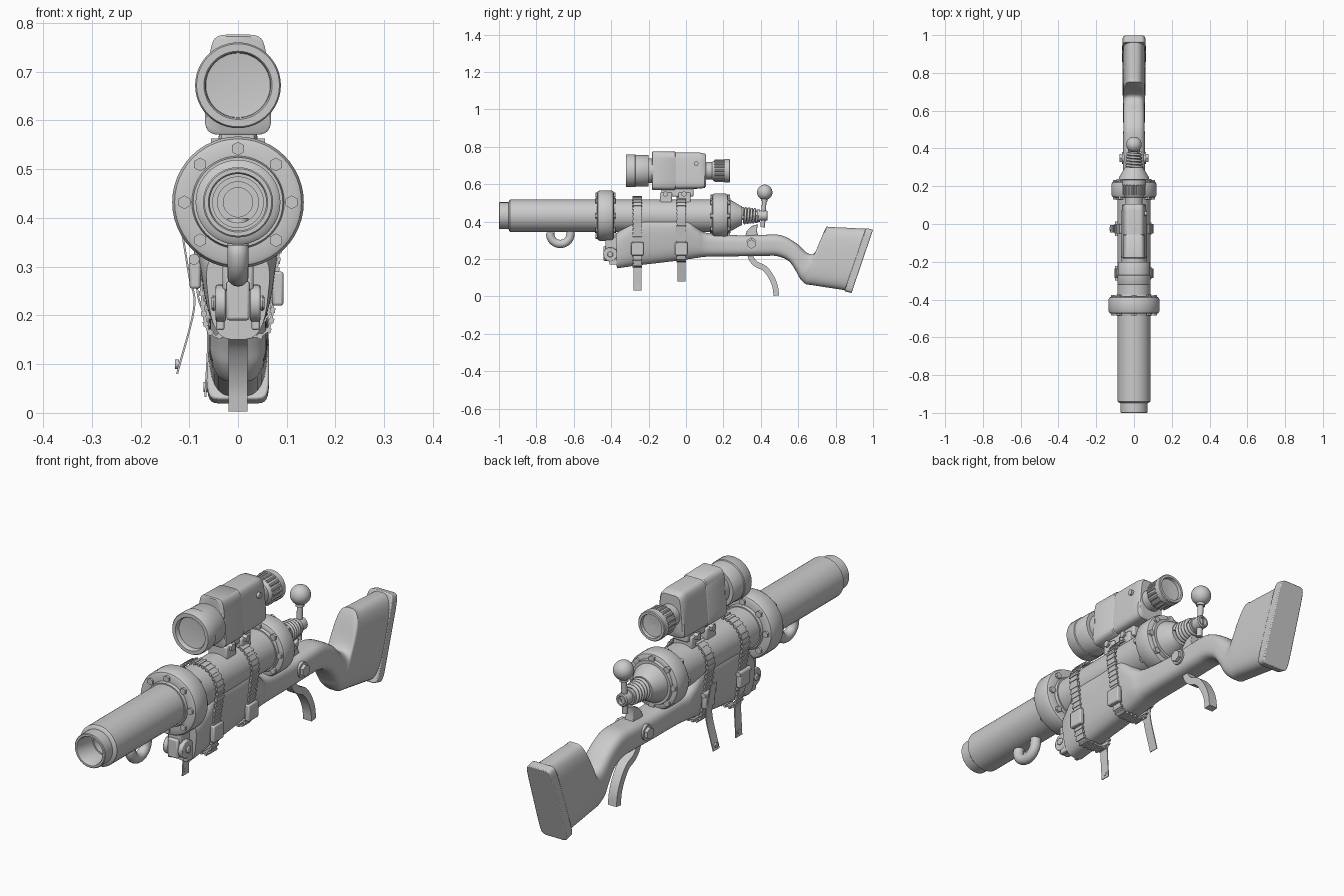
import bpy, bmesh
from math import sin, cos, pi, radians
from mathutils import Vector, Matrix

if "Cube" in bpy.data.objects:
    bpy.data.objects.remove(bpy.data.objects["Cube"])

AXIS = 0.432  # height of the barrel axis


def finish(name, bm, angle=35, bevel=0):
    bmesh.ops.recalc_face_normals(bm, faces=bm.faces[:])
    me = bpy.data.meshes.new(name)
    bm.to_mesh(me)
    bm.free()
    ob = bpy.data.objects.new(name, me)
    bpy.context.collection.objects.link(ob)
    bpy.ops.object.select_all(action='DESELECT')
    ob.select_set(True)
    bpy.context.view_layer.objects.active = ob
    bpy.ops.object.shade_smooth_by_angle(angle=radians(angle))
    if bevel:
        m = ob.modifiers.new("bevel", 'BEVEL')
        m.width, m.segments = bevel, 2
    return ob


def skin(bm, rings, caps=True, closed=False):
    vs = [[bm.verts.new(p) for p in r] for r in rings]
    n = len(vs[0])
    for a, b in zip(vs, vs[1:] + (vs[:1] if closed else [])):
        for i in range(n):
            bm.faces.new((a[i], a[(i + 1) % n], b[(i + 1) % n], b[i]))
    if caps and not closed:
        bm.faces.new(vs[0])
        bm.faces.new(vs[-1])


def lathe(name, prof, z=AXIS, n=48):
    """Turn (y, radius) points about a line along y."""
    bm = bmesh.new()
    skin(bm, [[(r * cos(2 * pi * i / n), y, z + r * sin(2 * pi * i / n)) for i in range(n)] for y, r in prof])
    return finish(name, bm)


def spline(keys, steps):
    """Catmull-Rom through tuples of numbers."""
    k = [Vector(p) for p in keys]
    k = [k[0] * 2 - k[1]] + k + [k[-1] * 2 - k[-2]]
    out = []
    for a, b, c, d in zip(k, k[1:], k[2:], k[3:]):
        for s in range(steps):
            t = s / steps
            out.append(0.5 * (2 * b + (c - a) * t + (2 * a - 5 * b + 4 * c - d) * t * t
                              + (3 * b - a - 3 * c + d) * t ** 3))
    return out + [k[-2]]


def loft(name, keys, power, steps=1, n=32, bevel=0):
    """Keys: top y, top z, bottom y, bottom z, top half width, bottom half width."""
    sgn = lambda v: abs(v) ** (2 / power) * (1 if v > 0 else -1)
    rings = []
    for ty, tz, by, bz, wt, wb in (spline(keys, steps) if steps > 1 else keys):
        ring = []
        for i in range(n):
            a = 2 * pi * (i + 0.5) / n
            f = (sgn(sin(a)) + 1) / 2
            ring.append((sgn(cos(a)) * (wb + (wt - wb) * f), by + (ty - by) * f, bz + (tz - bz) * f))
        rings.append(ring)
    bm = bmesh.new()
    skin(bm, rings)
    return finish(name, bm, 40, bevel)


def box(name, x, y, z, bevel=0.006):
    bm = bmesh.new()
    skin(bm, [[(a, b, c) for a, b in ((x[0], y[0]), (x[1], y[0]), (x[1], y[1]), (x[0], y[1]))] for c in z])
    return finish(name, bm, 30, bevel)


def rod(bm, a, b, r, n=24):
    a, b = Vector(a), Vector(b)
    m = Matrix.Translation((a + b) / 2) @ (b - a).to_track_quat('Z', 'Y').to_matrix().to_4x4()
    bmesh.ops.create_cone(bm, cap_ends=True, segments=n, radius1=r, radius2=r, depth=(b - a).length, matrix=m)


def ribbon(bm, pts, width, thick, place, closed=False):
    """Flat strip along 2D points; place(u, v, w) maps to 3D."""
    pts = [Vector(p) for p in pts]
    N, rings = len(pts), []
    for i, p in enumerate(pts):
        a = pts[i - 1] if closed or i else p
        b = pts[(i + 1) % N] if closed or i < N - 1 else p
        t = (b - a).normalized()
        o = Vector((-t.y, t.x)) * thick / 2
        h = width / 2
        rings.append([place(*(p + o * s), h * w) for s, w in ((1, 1), (1, -1), (-1, -1), (-1, 1))])
    skin(bm, rings, closed=closed)


# Barrel, with a hollow stepped bore
lathe("barrel", [(-.40, .02), (-.40, .03), (-.5, .03), (-.5, .042), (-.75, .042), (-.75, .052), (-.9, .052), (-.9, .058),
                 (-.995, .058), (-1, .061), (-1, .069), (-.997, .072), (-.948, .072), (-.945, .082), (-.94, .087),
                 (.23, .087), (.23, .02)])

# Bolted flanges
for name, y0, y1, r, rb in (("front_flange", -.475, -.385, .135, .11), ("rear_flange", .14, .225, .119, .1)):
    d = .014
    lathe(name, [(y0 - .012, .08), (y0 - .012, .092), (y0, .095), (y0, r - d), (y0 + .004, r - .005), (y0 + d, r),
                 (y1 - d, r), (y1 - .004, r - .005), (y1, r - d), (y1, .095), (y1 + .012, .092), (y1 + .012, .08)])
    bm = bmesh.new()
    for i in range(8):
        x, z = rb * sin(i * pi / 4), AXIS + rb * cos(i * pi / 4)
        rod(bm, (x, y0 - .009, z), (x, y1 + .009, z), .014, 6)
    finish(name + "_bolts", bm, 20)

# Breech cone, guide rod and spring
lathe("breech_cone", [(.22, .03), (.22, .082), (.245, .08), (.29, .054), (.30, .05), (.30, .02)])
lathe("breech_rod", [(.29, .022), (.38, .022), (.38, .033), (.395, .033), (.395, .027), (.432, .027),
                     (.436, .023), (.436, .017), (.42, .017), (.42, .005)], n=32)
bm = bmesh.new()
rings = []
for i in range(121):
    a = 2 * pi * i / 24
    R = .041 - .008 * i / 120
    y = .302 + .078 * i / 120
    rings.append([((R + .007 * cos(b)) * cos(a), y + .007 * sin(b), AXIS + (R + .007 * cos(b)) * sin(a))
                  for b in (2 * pi * k / 8 for k in range(8))])
skin(bm, rings)
finish("breech_spring", bm, 60)

# Cocking handle with ball
bm = bmesh.new()
rod(bm, (0, .41, .37), (0, .42, .54), .012)
rod(bm, (0, .418, .51), (0, .42, .53), .018)
bmesh.ops.create_uvsphere(bm, u_segments=32, v_segments=20, radius=.041, matrix=Matrix.Translation((0, .421, .557)))
finish("cocking_handle", bm)

# Stock: wrapped forend, wrist, neck and butt in one loft
loft("stock", [(-.375, .335, -.37, .15, .072, .052), (-.32, .38, -.315, .158, .088, .057),
               (-.25, .43, -.25, .167, .096, .06), (-.12, .43, -.12, .182, .097, .062),
               (0, .43, 0, .197, .097, .062), (.06, .37, .065, .207, .085, .06), (.12, .338, .12, .213, .065, .058),
               (.29, .327, .29, .215, .058, .058), (.42, .33, .42, .217, .058, .057), (.51, .327, .49, .215, .057, .057),
               (.59, .285, .55, .188, .056, .058), (.65, .232, .588, .135, .054, .06),
               (.692, .24, .61, .095, .053, .062), (.745, .362, .64, .066, .054, .063),
               (.78, .371, .675, .06, .055, .064), (.968, .362, .85, .033, .058, .064)], 3.2, 5)
loft("butt_plate", [(.962, .366, .846, .028, .06, .065), (1.0, .357, .885, .018, .06, .065)], 9, bevel=.004)

# Front clamp under the forend tip
bm = bmesh.new()
for s in (-1, 1):
    rod(bm, (s * .025, -.405, .225), (s * .046, -.405, .225), .038, 32)
    rod(bm, (s * .046, -.405, .225), (s * .054, -.405, .225), .017, 6)
finish("clamp_ears", bm, 30, .004)
box("clamp_block", (-.024, .024), (-.442, -.34), (.19, .27))
box("clamp_link", (-.032, .032), (-.43, -.35), (.25, .34))
for s in (-1, 1):
    box("clamp_arm", (s * .028, s * .045), (-.41, -.33), (.17, .25), .004)

# Carrying hook beneath the barrel
bm = bmesh.new()
rings = []
path = [(-.612, .40)] + [(-.672 + .054 * cos(a), .333 + .052 * sin(a))
                         for a in (-pi * k / 20 for k in range(0, 21))] + [(-.722, .343)]
for i, (y, z) in enumerate(path):
    a = -pi * min(max(i - 1, 0), 20) / 20
    rings.append([(.022 * sin(b), y + .022 * cos(b) * cos(a), z + .022 * cos(b) * sin(a))
                  for b in (2 * pi * k / 16 for k in range(16))])
skin(bm, rings)
finish("carry_hook", bm, 50)

# Ribbed straps round barrel and forend, with buckle and loose tail
for name, yc, low, tail in (("front_strap", -.26, .157, [(-.088, .33), (-.082, .24), (-.062, .17), (-.067, .033)]),
                            ("rear_strap", -.025, .187, [(-.113, .36), (-.1, .28), (-.09, .215), (-.125, .08)])):
    place = lambda u, v, w, yc=yc: (u, yc + w, v)
    loop = [(.099 * cos(a), AXIS + .099 * sin(a)) for a in (radians(d) for d in range(-15, 196, 10))]
    loop += [(-.082, .32), (-.069, low + .035), (-.062, low + .012), (-.046, low),
             (.046, low), (.062, low + .012), (.069, low + .035), (.082, .32)]
    bm = bmesh.new()
    ribbon(bm, loop, .044, .005, place, True)
    left = 0
    for p, q in zip(loop, loop[1:] + loop[:1]):
        p, q = Vector(p), Vector(q)
        L, t = (q - p).length, (q - p).normalized()
        while left < L:
            c = p + t * left
            ribbon(bm, [c - t * .005, c + t * .005], .05, .011, place)
            left += .021
        left -= L
    finish(name, bm, 30)
    bm = bmesh.new()
    ribbon(bm, spline(tail, 6), .042, .004, place)
    ex, ez = tail[-1]
    rod(bm, (ex - .004, yc, ez + .02), (ex + .004, yc, ez + .02), .01, 16)
    finish(name + "_tail", bm)
    for s, zb in ((-1, .29), (1, .255)):
        xb = .06 + (zb - .19) * .17
        box(name + "_buckle", (s * xb, s * (xb + .022)), (yc - .033, yc + .033), (zb - .035, zb + .035), .005)
    bm = bmesh.new()
    rod(bm, (-.09, yc - .038, .315), (-.09, yc + .038, .315), .011, 16)
    finish(name + "_pin", bm)

# Trigger lever, sear fin and pivot bolt
bm = bmesh.new()
ribbon(bm, spline([(.345, .27), (.345, .215), (.372, .175), (.42, .15), (.455, .105), (.476, .055), (.483, .005)], 6),
       .04, .03, lambda u, v, w: (w, u, v))
finish("trigger_lever", bm, 35)
bm = bmesh.new()
skin(bm, [[(x, y, z) for y, z in ((.31, .3), (.325, .35), (.35, .376), (.385, .387), (.378, .35), (.395, .3))]
          for x in (-.02, .02)])
finish("sear_fin", bm, 30, .003)
bm = bmesh.new()
rod(bm, (-.064, .35, .28), (.064, .35, .28), .032)
rod(bm, (-.078, .35, .28), (.078, .35, .28), .025, 6)
finish("pivot_bolt", bm, 20)

# Sight: mount, two-part housing, objective and eyepiece
SZ = .672
box("mount_rail", (-.035, .035), (-.13, .04), (.535, .58))
for y in (-.11, -.01):
    box("mount_foot", (-.045, .045), (y - .03, y + .035), (.5, .556))
    bm = bmesh.new()
    rod(bm, (-.055, y, .548), (.055, y, .548), .015, 6)
    finish("mount_screw", bm, 20)
loft("sight_front_housing", [(-.182, .772, -.182, .575, .05, .068), (-.178, .776, -.178, .57, .055, .072),
                             (-.06, .774, -.06, .57, .055, .072), (-.055, .77, -.055, .574, .051, .068)], 6)
loft("sight_rear_housing", [(-.06, .77, -.06, .574, .052, .069), (.07, .77, .07, .576, .052, .069),
                            (.1, .764, .1, .58, .05, .067), (.106, .758, .106, .588, .045, .06)], 6)
lathe("objective", [(-.17, .04), (-.17, .066), (-.2, .066), (-.2, .082), (-.205, .085), (-.27, .085), (-.273, .088),
                    (-.317, .088), (-.322, .085), (-.322, .07), (-.318, .067), (-.303, .066), (-.30, .04), (-.30, .001)], SZ)
lathe("eyepiece", [(.09, .02), (.09, .046), (.14, .046), (.145, .052), (.155, .056), (.205, .056), (.207, .063),
                   (.232, .063), (.235, .06), (.235, .05), (.222, .048), (.218, .001)], SZ)
bm = bmesh.new()
for i in range(18):
    a = 2 * pi * i / 18
    rod(bm, (.056 * cos(a), .153, SZ + .056 * sin(a)), (.056 * cos(a), .207, SZ + .056 * sin(a)), .006, 8)
finish("eyepiece_grip", bm)
bm = bmesh.new()
rod(bm, (.04, .055, .71), (.068, .055, .71), .012, 16)
finish("sight_knob", bm)
